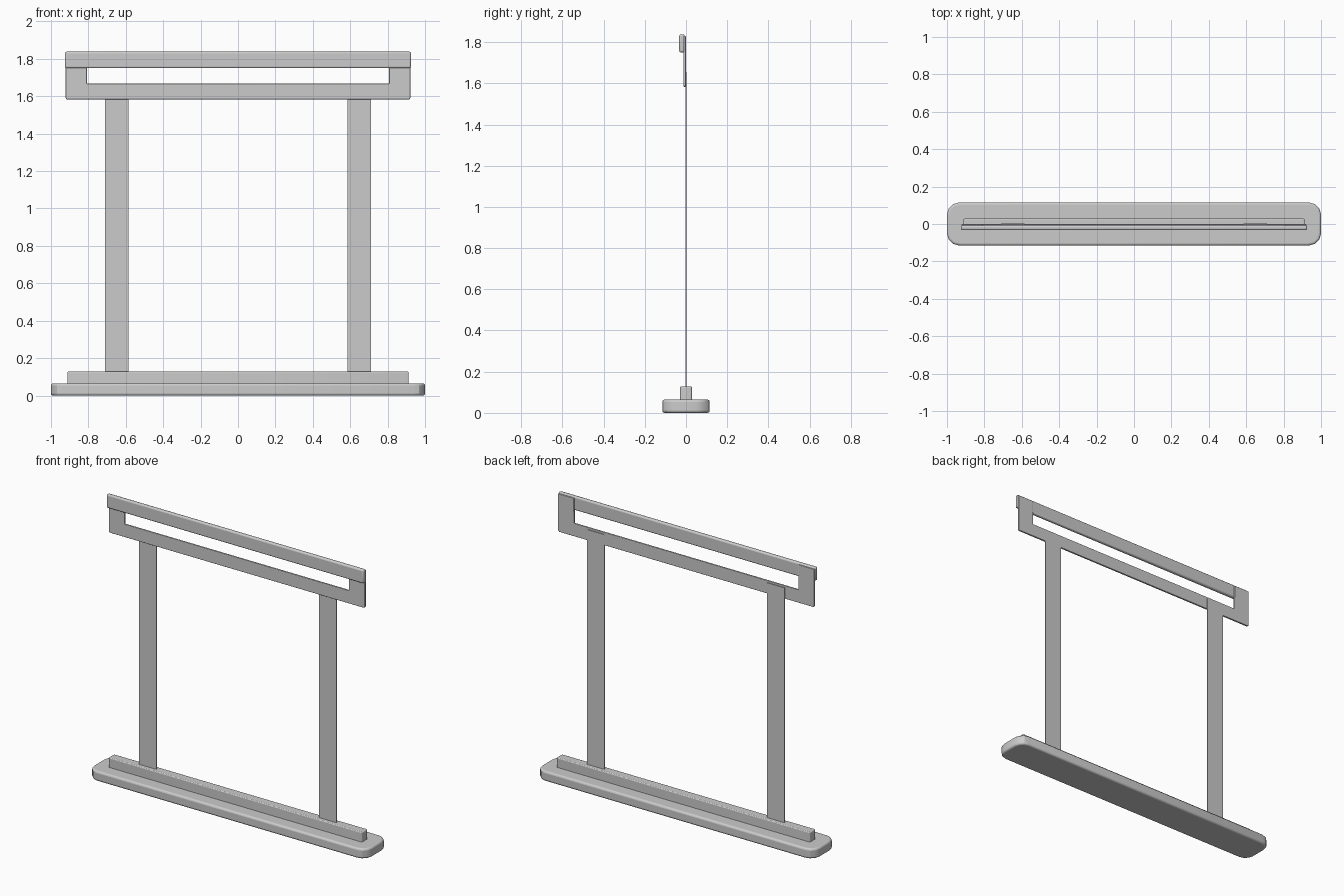
import bpy, bmesh

if "Cube" in bpy.data.objects:
    bpy.data.objects.remove(bpy.data.objects["Cube"])


def finish(obj, bevel, segments=3):
    """Round all hard edges and shade smooth by angle."""
    if bevel:
        mod = obj.modifiers.new("rounding", 'BEVEL')
        mod.width = bevel
        mod.segments = segments
        mod.limit_method = 'ANGLE'
        mod.angle_limit = 0.7
    bpy.ops.object.select_all(action='DESELECT')
    bpy.context.view_layer.objects.active = obj
    obj.select_set(True)
    bpy.ops.object.shade_smooth_by_angle()
    return obj


def add_object(name, bm):
    bmesh.ops.recalc_face_normals(bm, faces=bm.faces)
    mesh = bpy.data.meshes.new(name)
    bm.to_mesh(mesh)
    bm.free()
    obj = bpy.data.objects.new(name, mesh)
    bpy.context.collection.objects.link(obj)
    return obj


def box(name, lo, hi, bevel=0.0, corner=0.0):
    """Box between two corners; corner rounds the vertical edges first."""
    bm = bmesh.new()
    bmesh.ops.create_cube(bm, size=1)
    for v in bm.verts:
        v.co = [(l + h) / 2 + c * (h - l) for l, h, c in zip(lo, hi, v.co)]
    if corner:
        edges = [e for e in bm.edges
                 if abs(e.verts[0].co.z - e.verts[1].co.z) > 1e-4]
        bmesh.ops.bevel(bm, geom=edges, offset=corner, segments=3,
                        profile=0.5, affect='EDGES')
    return finish(add_object(name, bm), bevel)


def plate(name, outline, y0, y1, bevel):
    """Extrude an x-z outline from y0 to y1."""
    bm = bmesh.new()
    face = bm.faces.new([bm.verts.new((x, y0, z)) for x, z in outline])
    ext = bmesh.ops.extrude_face_region(bm, geom=[face])
    for v in ext['geom']:
        if isinstance(v, bmesh.types.BMVert):
            v.co.y = y1
    return finish(add_object(name, bm), bevel)


# Floor base and the narrow rail on it
box("floor_base", (-1, -0.115, 0), (1, 0.115, 0.065), 0.012, 0.065)
box("base_rail", (-0.912, -0.029, 0.055), (0.912, 0.029, 0.128), 0.005, 0.008)

# Two flat uprights, running up behind the frame plate
for side, x in (("left", -0.648), ("right", 0.648)):
    box(side + "_upright", (x - 0.062, -0.003, 0.11), (x + 0.062, 0.003, 1.655))

# U-shaped frame plate, with softened lower outer corners
right = [(0.915, 1.583), (0.922, 1.59), (0.922, 1.83), (0.808, 1.83), (0.808, 1.667)]
left = [(-x, z) for x, z in reversed(right)]
plate("frame_plate", right + left, -0.013, -0.001, 0.003)

# Rounded top bar in front of the plate
box("top_bar", (-0.925, -0.033, 1.75), (0.925, -0.007, 1.838), 0.009)
